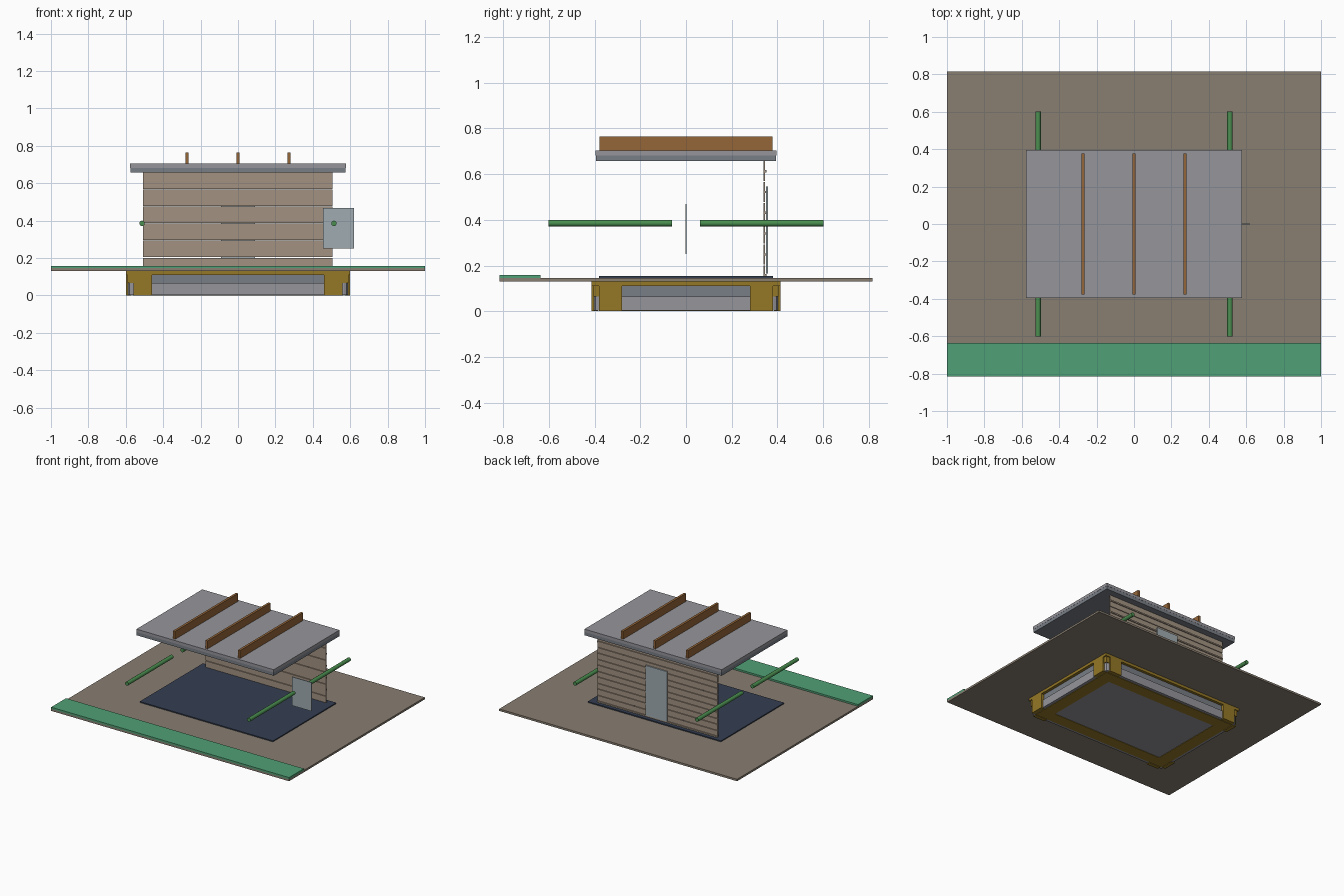
import bpy, bmesh, math

if "Cube" in bpy.data.objects:
    bpy.data.objects.remove(bpy.data.objects["Cube"])


def material(name, rgb):
    m = bpy.data.materials.new(name)
    m.diffuse_color = (*rgb, 1)
    m.use_nodes = True
    m.node_tree.nodes["Principled BSDF"].inputs["Base Color"].default_value = m.diffuse_color
    return m


EARTH = material("earth", (0.25, 0.21, 0.165))
GRASS = material("grass_green", (0.08, 0.35, 0.18))
GOLD = material("gold", (0.30, 0.19, 0.02))
NAVY = material("navy", (0.035, 0.05, 0.085))
TIMBER = material("timber", (0.36, 0.29, 0.22))
BROWN = material("brown", (0.30, 0.13, 0.04))
GREEN = material("pole_green", (0.07, 0.27, 0.08))
LIGHT = material("light_grey", (0.30, 0.30, 0.33))
SLATE = material("slate_grey", (0.19, 0.21, 0.24))
PANEL = material("panel_grey", (0.35, 0.41, 0.44))


def finish(name, bm, mat):
    me = bpy.data.meshes.new(name)
    bm.to_mesh(me)
    bm.free()
    me.materials.append(mat)
    ob = bpy.data.objects.new(name, me)
    bpy.context.collection.objects.link(ob)
    return ob


def add_box(bm, x, y, z):
    verts = bmesh.ops.create_cube(bm, size=1)["verts"]
    for v in verts:
        for i, (lo, hi) in enumerate((x, y, z)):
            v.co[i] = lo if v.co[i] < 0 else hi


def boxes(name, mat, *extents):
    bm = bmesh.new()
    for e in extents:
        add_box(bm, *e)
    return finish(name, bm, mat)


def chamfered_box(name, mat, hx, hy, z, cut):
    # Box with its four vertical edges cut off
    bm = bmesh.new()
    add_box(bm, (-hx, hx), (-hy, hy), z)
    edges = [e for e in bm.edges
             if abs(e.verts[0].co.z - e.verts[1].co.z) > 1e-4]
    bmesh.ops.bevel(bm, geom=edges, offset=cut, segments=2, profile=0.5,
                    affect='EDGES')
    return finish(name, bm, mat)


def span(sign, a, b):
    return tuple(sorted((sign * a, sign * b)))


# Base tub
chamfered_box("base_lower", LIGHT, 0.587, 0.402, (0.003, 0.065), 0.02)
chamfered_box("base_upper", SLATE, 0.578, 0.393, (0.065, 0.112), 0.02)
boxes("base_top_rim", GOLD, ((-0.6, 0.6), (-0.413, 0.413), (0.11, 0.131)))
boxes("base_bottom_rim", GOLD,
      *[((-0.565, 0.565), span(s, 0.29, 0.38), (0, 0.004)) for s in (-1, 1)],
      *[(span(s, 0.47, 0.565), (-0.29, 0.29), (0, 0.004)) for s in (-1, 1)])

# Corner plates of the base, one pair per corner
for sx, xn in ((-1, "left"), (1, "right")):
    for sy, yn in ((-1, "front"), (1, "back")):
        boxes(f"corner_plates_{yn}_{xn}", GOLD,
              (span(sx, 0.46, 0.56), span(sy, 0.385, 0.413), (0, 0.112)),
              (span(sx, 0.57, 0.6), span(sy, 0.28, 0.38), (0, 0.112)),
              (span(sx, 0.55, 0.59), span(sy, 0.37, 0.405), (0.065, 0.112)))

# Ground, grass strip and floor
boxes("ground_slab", EARTH, ((-1, 1), (-0.815, 0.815), (0.13, 0.145)))
boxes("grass_strip", GRASS, ((-1, 1), (-0.815, -0.637), (0.145, 0.158)))
boxes("floor", NAVY, ((-0.56, 0.56), (-0.38, 0.38), (0.145, 0.153)))

# Back wall: planks with narrow gaps, each with a raised rib outside
WALL_X = (-0.508, 0.504)
joints = [0.15] + [0.203 + 0.091 * i for i in range(5)] + [0.658]
planks, ribs = [], []
for i, (lo, hi) in enumerate(zip(joints, joints[1:])):
    planks.append((WALL_X, (0.338, 0.345), (lo + 0.002, hi - 0.002)))
    mid = hi - 0.0455
    ribs.append((WALL_X, (0.344, 0.352), (mid - 0.005, mid + 0.005)))
boxes("wall_planks", TIMBER, *planks)
boxes("wall_ribs", TIMBER, *ribs)
boxes("door", PANEL, ((-0.09, 0.09), (0.350, 0.359), (0.165, 0.545)))

# Side panel
boxes("side_panel", PANEL, ((0.455, 0.62), (-0.003, 0.003), (0.25, 0.468)))

# Roof and joists
boxes("roof_lower", SLATE, ((-0.576, 0.576), (-0.394, 0.394), (0.657, 0.682)))
boxes("roof_upper", LIGHT, ((-0.577, 0.577), (-0.395, 0.395), (0.682, 0.704)))
for i, x in enumerate((-0.273, 0, 0.273)):
    boxes(f"roof_joist_{i + 1}", BROWN,
          ((x - 0.009, x + 0.009), (-0.378, 0.378), (0.704, 0.764)))

# Horizontal side poles, two on each side
for x in (-0.513, 0.513):
    for y in (-0.332, 0.332):
        bpy.ops.mesh.primitive_cylinder_add(
            vertices=16, radius=0.0145, depth=0.54, location=(x, y, 0.385),
            rotation=(math.pi / 2, 0, 0))
        pole = bpy.context.object
        pole.name = ("left" if x < 0 else "right") + \
            ("_front" if y < 0 else "_back") + "_pole"
        pole.data.materials.append(GREEN)
        bpy.ops.object.shade_smooth_by_angle()
